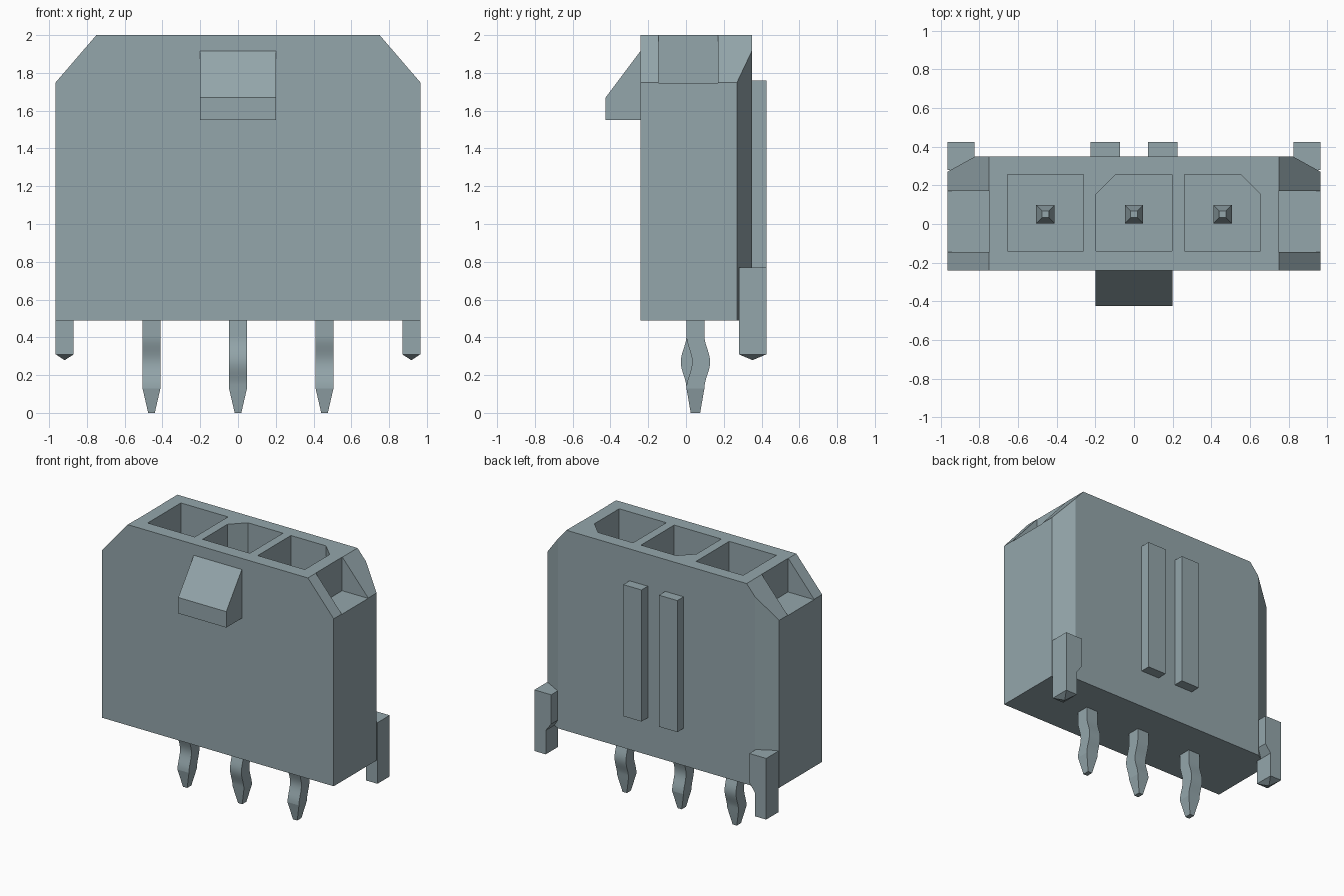
import bpy, bmesh
from math import cos, pi, radians

cube = bpy.data.objects.get("Cube")
if cube:
    bpy.data.objects.remove(cube, do_unlink=True)

# One colour for every part
grey = bpy.data.materials.new("blue_grey_plastic")
grey.use_nodes = True
COLOUR = (0.296, 0.381, 0.407, 1)
grey.diffuse_color = COLOUR
grey.node_tree.nodes["Principled BSDF"].inputs["Base Color"].default_value = COLOUR


def finish(name, bm):
    bmesh.ops.recalc_face_normals(bm, faces=bm.faces)
    mesh = bpy.data.meshes.new(name)
    bm.to_mesh(mesh)
    bm.free()
    mesh.materials.append(grey)
    ob = bpy.data.objects.new(name, mesh)
    bpy.context.collection.objects.link(ob)
    return ob


def loft(name, rings):
    """Skin a stack of point rings and cap both ends."""
    bm = bmesh.new()
    loops = [[bm.verts.new(p) for p in ring] for ring in rings]
    n = len(loops[0])
    for low, high in zip(loops, loops[1:]):
        for i in range(n):
            j = (i + 1) % n
            bm.faces.new((low[i], low[j], high[j], high[i]))
    bm.faces.new(loops[0])
    bm.faces.new(loops[-1])
    return finish(name, bm)


def prism(name, outline, axis, start, end):
    """Extrude an outline drawn in the plane across the given axis."""
    def place(p, d):
        q = list(p)
        q.insert("xyz".index(axis), d)
        return q
    return loft(name, [[place(p, d) for p in outline] for d in (start, end)])


def rect(u0, u1, v0, v1):
    return [(u0, v0), (u1, v0), (u1, v1), (u0, v1)]


def ring(x, y, z, wx, wy):
    return [(px, py, z) for px, py in
            rect(x - wx / 2, x + wx / 2, y - wy / 2, y + wy / 2)]


def cut(target, cutter):
    mod = target.modifiers.new("cut", 'BOOLEAN')
    mod.operation = 'DIFFERENCE'
    mod.solver = 'EXACT'
    mod.object = cutter
    cutter.hide_render = True
    bpy.context.view_layer.objects.active = target
    bpy.ops.object.modifier_apply(modifier=mod.name)
    bpy.data.objects.remove(cutter, do_unlink=True)


W, FRONT, BACK, BASE, TOP = 0.965, -0.24, 0.35, 0.49, 2.0

# Housing with sloped upper corners
body = prism("housing", [(-W, BASE), (W, BASE), (W, 1.75), (0.75, TOP),
                         (-0.75, TOP), (-W, 1.75)], "y", FRONT, BACK)

for s in (-1, 1):
    # Recess between the two corner webs, then the rear edge chamfer
    cut(body, prism("recess_cutter",
                    rect(*sorted((s * 0.748, s * 1.2)), -0.145, 0.17), "z", 1.747, 2.2))
    cut(body, prism("edge_cutter",
                    [(s * 0.82, BACK), (s * 1.11, 0.19), (s * 1.11, 0.5),
                     (s * 0.82, 0.5)], "z", 0.3, 2.2))

# Contact cavities, two of them keyed at a rear corner
Y0, Y1, KEY = -0.14, 0.255, 0.1
PITCH, HALF = 0.458, 0.196
for i, key in ((-1, 0), (0, -1), (1, 1)):
    x = i * PITCH
    outline = rect(x - HALF, x + HALF, Y0, Y1)
    if key < 0:
        outline[3:] = [(x - HALF + KEY, Y1), (x - HALF, Y1 - KEY)]
    elif key > 0:
        outline[2:3] = [(x + HALF, Y1 - KEY), (x + HALF - KEY, Y1)]
    cut(body, prism("cavity_cutter", outline, "z", 0.85, 2.2))

# Latch ramp on the front
prism("latch_ramp", [(FRONT + 0.01, 1.93), (-0.425, 1.67), (-0.425, 1.55),
                     (FRONT + 0.01, 1.55)], "x", -0.2, 0.2)

for s, side in ((1, "left"), (-1, "right")):
    # Guide rib on the back
    prism(side + "_back_rib", rect(*sorted((s * 0.073, s * 0.225)), BACK - 0.01, 0.425),
          "z", 0.77, 1.76)
    # Board peg: wide shoulder narrowing to a pointed leg
    prism(side + "_peg_shoulder",
          [(s * W, BASE), (s * W, 0.77), (s * 0.825, 0.77),
           (s * 0.825, 0.55), (s * 0.87, BASE)], "y", 0.28, 0.425)
    px, py = s * 0.9175, 0.3525
    loft(side + "_peg_leg", [ring(px, py, 0.28, 0.004, 0.004),
                             ring(px, py, 0.31, 0.095, 0.145),
                             ring(px, py, BASE, 0.095, 0.145)])

# Contact pins: pointed tips and a bowed section that alternates direction
PY, PW, STEPS = 0.05, 0.095, 14
for i, name in ((-1, "right_pin"), (0, "middle_pin"), (1, "left_pin")):
    x, bow = i * PITCH, 0.03 if i else -0.03
    rings = [ring(x, PY, 0, 0.035, 0.05)]
    for k in range(STEPS + 1):
        t = k / STEPS
        rings.append(ring(x, PY + bow * (1 - cos(2 * pi * t)) / 2,
                          0.13 + 0.28 * t, PW, PW))
    rings += [ring(x, PY, 1.5, PW, PW), ring(x, PY, 1.6, 0.035, 0.035)]
    pin = loft(name, rings)
    bpy.ops.object.select_all(action='DESELECT')
    pin.select_set(True)
    bpy.context.view_layer.objects.active = pin
    bpy.ops.object.shade_smooth_by_angle(angle=radians(11))
